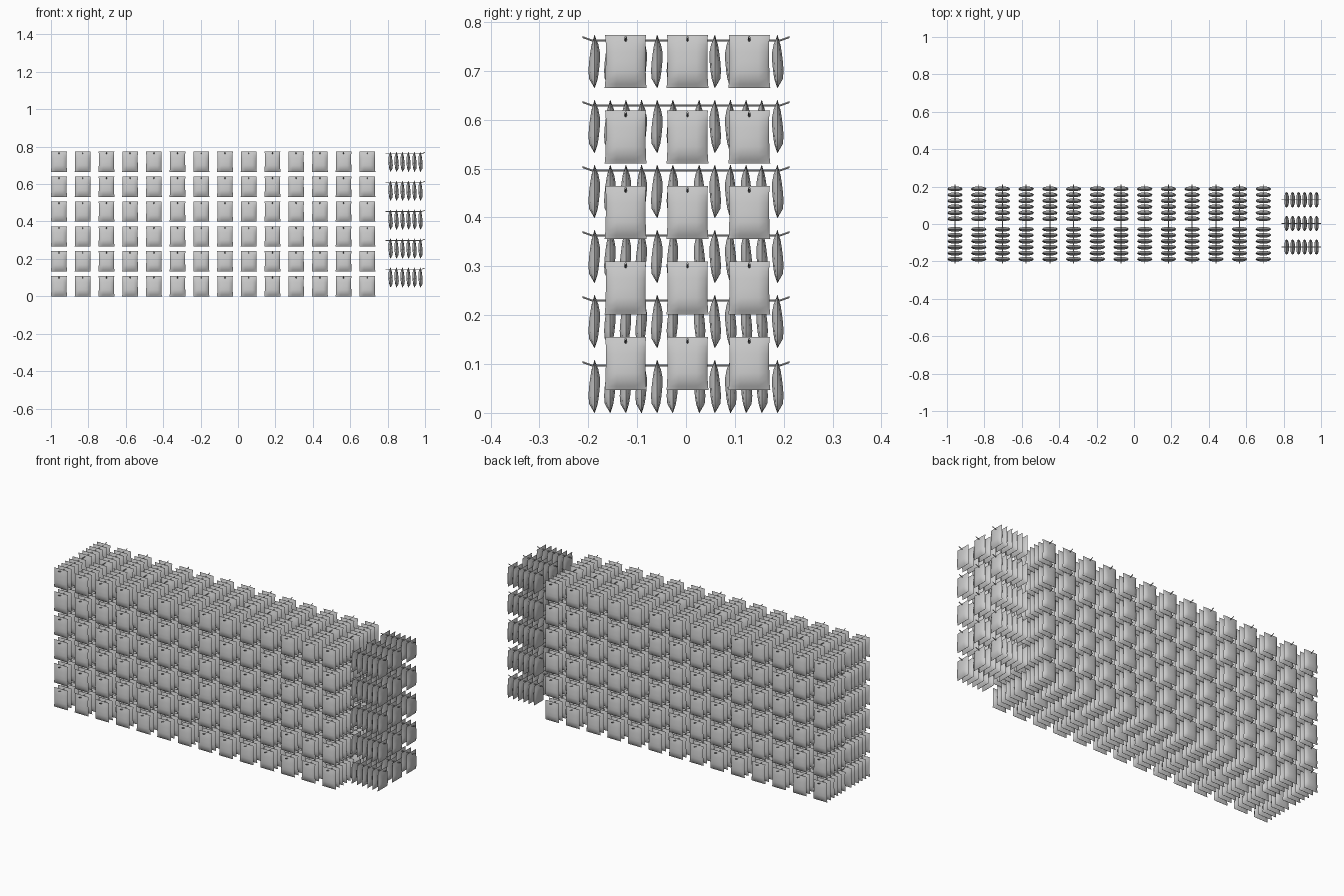
import bpy, bmesh, math
from mathutils import Vector, Matrix

if "Cube" in bpy.data.objects:
    bpy.data.objects.remove(bpy.data.objects["Cube"])

COLS, ROWS = 14, 6
BAG_H, ROD_DROP = 0.108, 0.011      # bag height, rod distance below bag top
N = 6                               # bags on each hook
PITCH, FIRST = 0.032, 0.027

# Pillow bag cross-section: height fraction, outer bulge, inner bulge, half width
PROFILE = [(0.00, 0.0005, 0.0005, 0.0430), (0.07, 0.0050, 0.0030, 0.0420),
           (0.17, 0.0115, 0.0065, 0.0415), (0.32, 0.0130, 0.0090, 0.0410),
           (0.50, 0.0115, 0.0110, 0.0405), (0.68, 0.0090, 0.0110, 0.0405),
           (0.82, 0.0065, 0.0080, 0.0405), (0.92, 0.0030, 0.0035, 0.0410),
           (1.00, 0.0005, 0.0005, 0.0420)]
ACROSS = [-1, -0.86, -0.45, 0.45, 0.86, 1]


def add_bag(bm, y):
    """One bag facing -y, rod passing through its top at the local origin."""
    rings = []
    for t, outer, inner, hw in PROFILE:
        z = (t - 1) * BAG_H + ROD_DROP
        def side(u, depth):
            puff = (1 - abs(u) ** 4) ** 0.6
            return bm.verts.new((u * hw, y + depth * puff, z))
        front = [side(u, -outer) for u in ACROSS]
        back = [side(u, inner) for u in reversed(ACROSS[1:-1])]
        rings.append(front + back)
    n = len(rings[0])
    for a, b in zip(rings, rings[1:]):
        for i in range(n):
            j = (i + 1) % n
            bm.faces.new((a[i], a[j], b[j], b[i]))
    bm.faces.new(list(reversed(rings[0])))
    bm.faces.new(rings[-1])


def add_rod(bm, points, r=0.0023, sides=6):
    """Thin wire hook swept along points in the y-z plane."""
    rings = []
    for y, z in points:
        rings.append([bm.verts.new((r * math.cos(k * math.tau / sides), y,
                                    z + r * math.sin(k * math.tau / sides)))
                      for k in range(sides)])
    for a, b in zip(rings, rings[1:]):
        for k in range(sides):
            j = (k + 1) % sides
            bm.faces.new((a[k], a[j], b[j], b[k]))
    bm.faces.new(rings[0])
    bm.faces.new(rings[-1])


# Master mesh: a hook with its row of bags, pointing along -y
bm = bmesh.new()
for i in range(N):
    add_bag(bm, -(FIRST + i * PITCH))
add_rod(bm, [(0, 0), (-0.192, 0), (-0.212, 0.007)])
bmesh.ops.recalc_face_normals(bm, faces=bm.faces)
mesh = bpy.data.meshes.new("hook_with_bags")
bm.to_mesh(mesh)
bm.free()
mesh.shade_smooth()
for e in mesh.edges:
    e.use_edge_sharp = False
mesh.set_sharp_from_angle(angle=math.radians(50))


def place(name, loc, turn):
    ob = bpy.data.objects.new(name, mesh)
    ob.location = loc
    ob.rotation_euler.z = turn
    bpy.context.collection.objects.link(ob)


# Long two-sided run of hooks
for r in range(ROWS):
    z = BAG_H - ROD_DROP + r * 0.133
    for c in range(COLS):
        x = -0.957 + c * 0.1268
        place("front_bags", (x, 0, z), 0)
        place("back_bags", (x, 0, z), math.pi)

# End of the run: three columns of hooks facing +x
for r in range(5):
    for c in range(3):
        place("end_bags", (0.788, 0.003 + (c - 1) * 0.1265, 0.144 + r * 0.1545), math.pi / 2)
